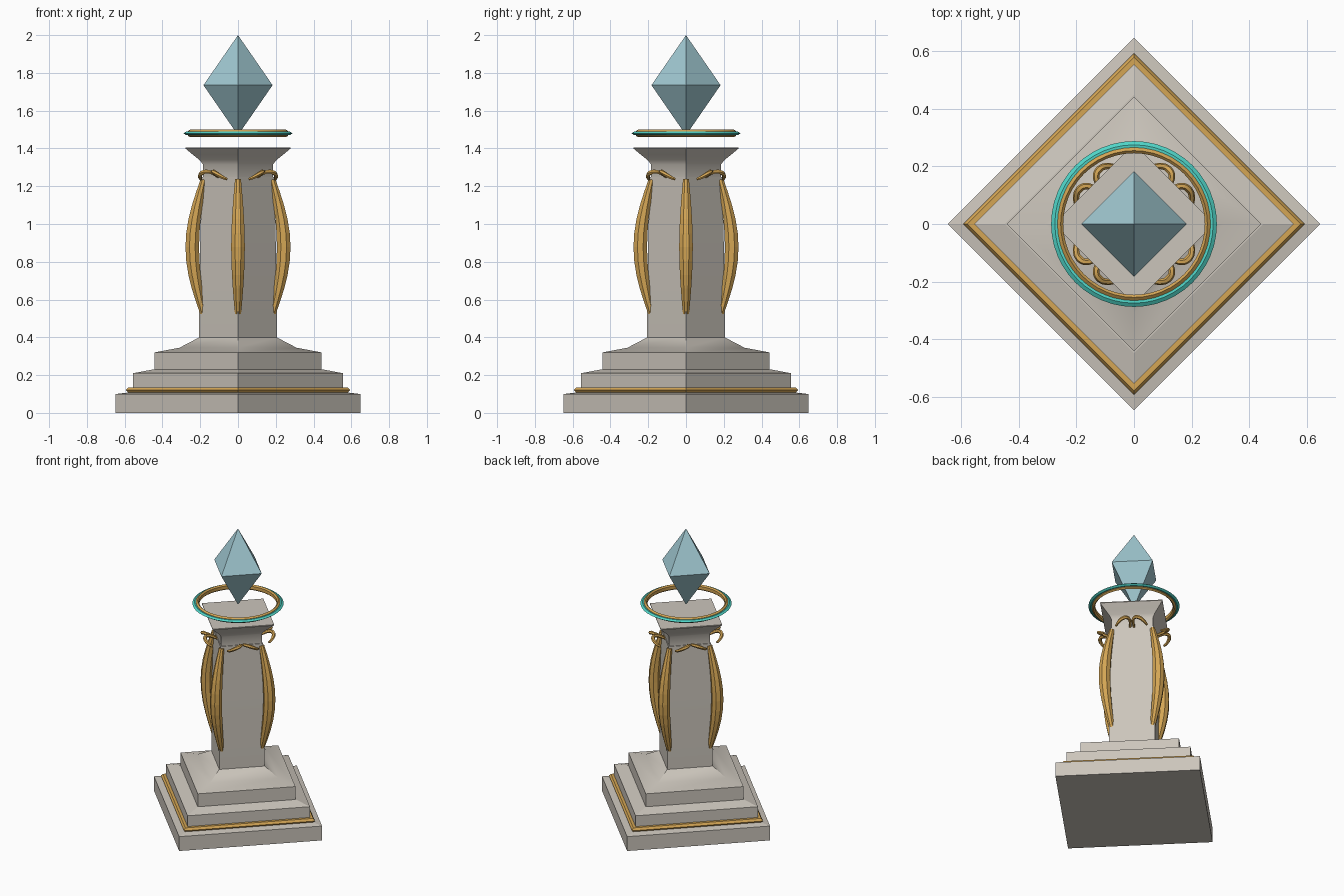
import bpy, bmesh, math
from mathutils import Vector, Matrix

cube = bpy.data.objects.get("Cube")
if cube:
    bpy.data.objects.remove(cube)


def material(name, rgb):
    m = bpy.data.materials.new(name)
    m.use_nodes = True
    m.diffuse_color = (*rgb, 1)
    m.node_tree.nodes["Principled BSDF"].inputs["Base Color"].default_value = (*rgb, 1)
    return m


stone = material("pale_stone", (0.60, 0.56, 0.50))
gold = material("warm_gold", (0.66, 0.38, 0.09))
teal = material("bright_teal", (0.08, 0.66, 0.57))
crystal_blue = material("crystal_blue", (0.36, 0.59, 0.65))


def finish(bm, name, mat, smooth=None):
    bmesh.ops.recalc_face_normals(bm, faces=bm.faces)
    mesh = bpy.data.meshes.new(name)
    bm.to_mesh(mesh)
    bm.free()
    mesh.materials.append(mat)
    obj = bpy.data.objects.new(name, mesh)
    bpy.context.collection.objects.link(obj)
    if smooth:
        bpy.ops.object.select_all(action='DESELECT')
        obj.select_set(True)
        bpy.context.view_layer.objects.active = obj
        bpy.ops.object.shade_smooth_by_angle(angle=math.radians(smooth))
    return obj


def lathe(name, profile, sides, mat, closed=False, smooth=None):
    """Turn a (radius, height) profile; the first corner lies on +x."""
    bm = bmesh.new()
    rings = []
    for r, z in profile:
        rings.append([bm.verts.new((r * math.cos(math.tau * i / sides),
                                    r * math.sin(math.tau * i / sides), z))
                      for i in range(sides)])
    pairs = list(zip(rings, rings[1:]))
    if closed:
        pairs.append((rings[-1], rings[0]))
    else:
        bm.faces.new(rings[0])
        bm.faces.new(rings[-1])
    for a, b in pairs:
        for i in range(sides):
            j = (i + 1) % sides
            bm.faces.new((a[i], a[j], b[j], b[i]))
    return finish(bm, name, mat, smooth)


def sweep(name, path, radii, sides, side_axis, turn, mat, smooth=None):
    """Tube along a path with a radius at each point, turned about z."""
    bm = bmesh.new()
    rings = []
    last = len(path) - 1
    for k, p in enumerate(path):
        tangent = (path[min(k + 1, last)] - path[max(k - 1, 0)]).normalized()
        u = (side_axis - tangent * side_axis.dot(tangent)).normalized()
        v = tangent.cross(u)
        ring = []
        for i in range(sides):
            a = math.tau * (i + 0.5) / sides
            ring.append(bm.verts.new(p + (u * math.cos(a) + v * math.sin(a)) * radii[k]))
        rings.append(ring)
    for a, b in zip(rings, rings[1:]):
        for i in range(sides):
            j = (i + 1) % sides
            bm.faces.new((a[i], a[j], b[j], b[i]))
    bm.faces.new(rings[0])
    bm.faces.new(rings[-1])
    bmesh.ops.rotate(bm, verts=bm.verts, cent=(0, 0, 0), matrix=Matrix.Rotation(turn, 3, 'Z'))
    return finish(bm, name, mat, smooth)


# Stepped square plinth
lathe("base_slab", [(0.648, 0), (0.648, 0.1), (0.56, 0.11)], 4, stone)
lathe("middle_step", [(0.555, 0.1), (0.555, 0.21), (0.45, 0.23)], 4, stone)
lathe("upper_step", [(0.443, 0.22), (0.443, 0.32), (0.31, 0.345), (0.205, 0.4)],
      4, stone, smooth=30)
lathe("plinth_trim", [(0.55, 0.108), (0.58, 0.108), (0.594, 0.12),
                      (0.58, 0.135), (0.55, 0.135)], 4, gold, closed=True)

# Column shaft and flared capital
lathe("column_shaft", [(0.206, 0.39), (0.206, 0.6), (0.2, 0.9), (0.192, 1.25)],
      4, stone, smooth=30)
lathe("capital", [(0.185, 1.24), (0.185, 1.315), (0.205, 1.34),
                  (0.237, 1.365), (0.279, 1.4), (0.279, 1.405)], 4, stone, smooth=30)

# Bowed ribs on the four column corners
steps = 10
rib_path, rib_radii = [], []
for k in range(steps + 1):
    f = k / steps
    bow = math.sin(math.pi * f)
    rib_path.append(Vector((0.182 + 0.06 * bow, 0, 0.52 + 0.715 * f)))
    rib_radii.append(0.017 + 0.022 * bow)
for q in range(4):
    sweep(f"column_rib_{q + 1}", rib_path, rib_radii, 8, Vector((0, 1, 0)),
          q * math.pi / 2, gold)


def spline(points, count):
    """Smooth path through the points."""
    pts = [points[0]] + points + [points[-1]]
    out = []
    for a, b, c, d in zip(pts, pts[1:], pts[2:], pts[3:]):
        for k in range(count):
            t = k / count
            out.append(0.5 * (2 * b + (c - a) * t + (2 * a - 5 * b + 4 * c - d) * t * t
                              + (3 * b - a - 3 * c + d) * t ** 3))
    return out + [points[-1]]


# Mirrored scroll pair on each face, under the capital
for q in range(4):
    for side, label in ((1, "a"), (-1, "b")):
        points = [Vector((n, side * t, z)) for n, t, z in (
            (0.135, 0.012, 1.25), (0.185, 0.01, 1.272), (0.215, 0.03, 1.277),
            (0.218, 0.06, 1.265), (0.2, 0.085, 1.247), (0.18, 0.098, 1.237))]
        path = spline(points, 4)
        radii = [0.007 + 0.005 * math.sin(math.pi * k / (len(path) - 1))
                 for k in range(len(path))]
        sweep(f"scroll_{q + 1}_{label}", path, radii, 6, Vector((0.1, 0, 1)),
              math.pi / 4 + q * math.pi / 2, gold, smooth=40)

# Floating double ring
lathe("inner_ring", [(0.246, 1.468), (0.255, 1.46), (0.266, 1.468),
                     (0.266, 1.49), (0.255, 1.499), (0.246, 1.49)],
      48, gold, closed=True, smooth=30)
lathe("outer_ring", [(0.264, 1.472), (0.275, 1.471), (0.288, 1.48),
                     (0.275, 1.489), (0.264, 1.488)],
      48, teal, closed=True, smooth=30)

# Floating crystal: two pyramids sharing a square waist
bm = bmesh.new()
waist = [bm.verts.new((0.183 * math.cos(i * math.pi / 2),
                       0.183 * math.sin(i * math.pi / 2), 1.735)) for i in range(4)]
for height in (2.0, 1.47):
    tip = bm.verts.new((0, 0, height))
    for i in range(4):
        bm.faces.new((waist[i], waist[(i + 1) % 4], tip))
finish(bm, "crystal", crystal_blue)
